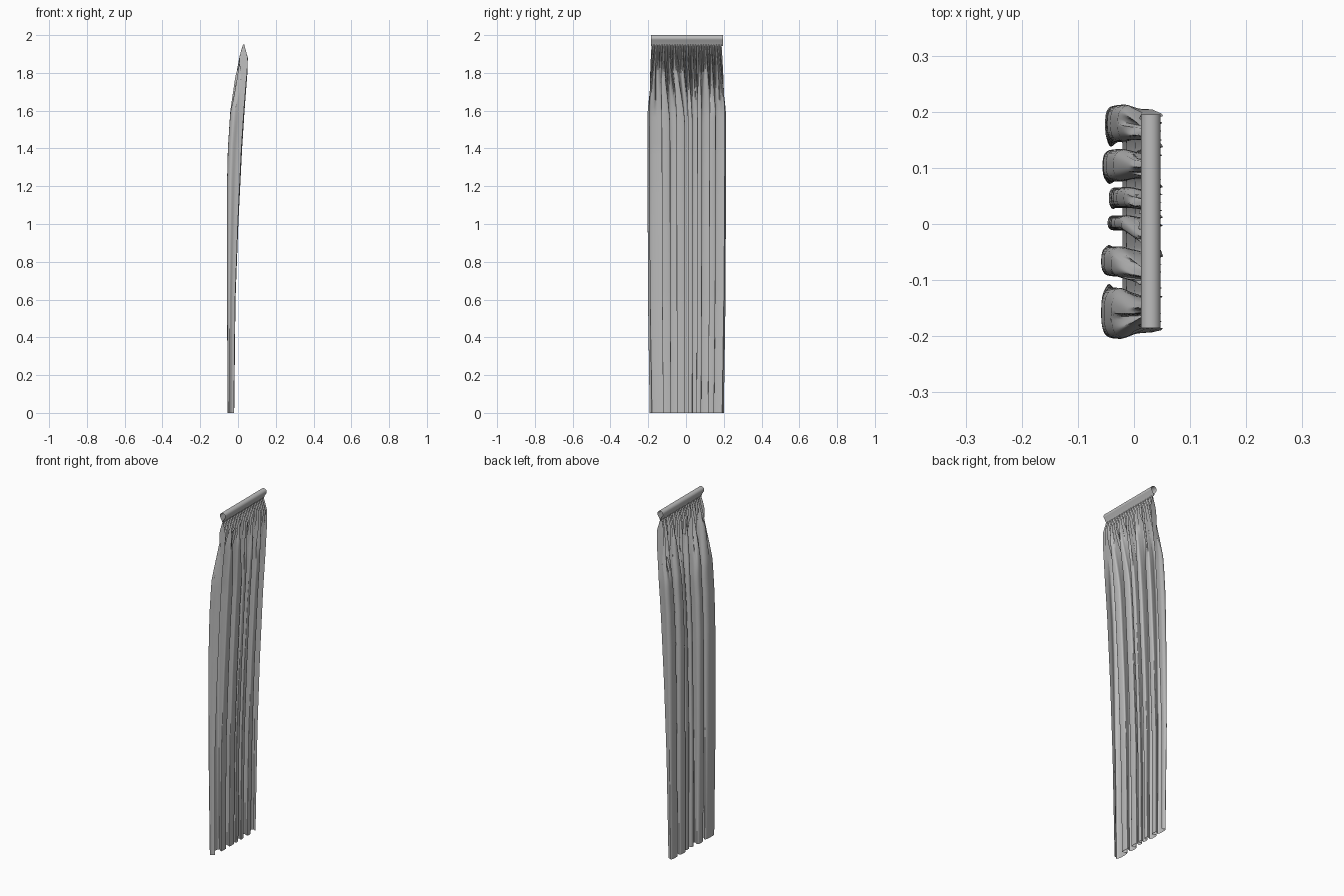
import bpy
import math
import random
from mathutils import Vector

random.seed(4)
if "Cube" in bpy.data.objects:
    bpy.data.objects.remove(bpy.data.objects["Cube"], do_unlink=True)

fabric = bpy.data.materials.new("grey fabric")
fabric.use_nodes = True
GREY = (0.5, 0.5, 0.5, 1)
fabric.diffuse_color = GREY
fabric.node_tree.nodes["Principled BSDF"].inputs["Base Color"].default_value = GREY


def smoothstep(a, b, v):
    t = min(max((v - a) / (b - a), 0), 1)
    return t * t * (3 - 2 * t)


def spline(points, t):
    """Catmull-Rom curve through points, t from 0 to 1."""
    f = t * (len(points) - 1)
    i = min(int(f), len(points) - 2)
    f -= i
    p0, p1, p2, p3 = (points[min(max(i + k, 0), len(points) - 1)] for k in (-1, 0, 1, 2))
    return p1 + 0.5 * f * (p2 - p0 + f * (2 * p0 - 5 * p1 + 4 * p2 - p3
                                          + f * (3 * (p1 - p2) + p3 - p0)))


def lookup(table, z):
    """Eased value from a table of (z, value) pairs."""
    for (z0, a), (z1, b) in zip(table, table[1:]):
        if z <= z1:
            return a + (b - a) * (z - z0) / (z1 - z0)
    return table[-1][1]


def sheet(name, rows):
    """Smooth open surface through equally long rows of points."""
    n = len(rows[0])
    faces = [(r * n + c, r * n + c + 1, (r + 1) * n + c + 1, (r + 1) * n + c)
             for r in range(len(rows) - 1) for c in range(n - 1)]
    mesh = bpy.data.meshes.new(name)
    mesh.from_pydata([p for row in rows for p in row], [], faces)
    mesh.materials.append(fabric)
    obj = bpy.data.objects.new(name, mesh)
    bpy.context.collection.objects.link(obj)
    bpy.ops.object.select_all(action="DESELECT")
    obj.select_set(True)
    bpy.context.view_layer.objects.active = obj
    bpy.ops.object.shade_smooth_by_angle(angle=math.radians(60))
    return obj


# Rounded folds: centre y, half width, depth
folds = [(0.175, 0.032, 0.85), (0.102, 0.028, 0.95), (0.046, 0.018, 0.7),
         (0.002, 0.013, 0.75), (-0.065, 0.026, 1.0), (-0.155, 0.044, 1.0)]
bulb = [(0.72, 0.05), (0.8, 0.4), (1, 0.75), (0.55, 0.98),
        (-0.55, 0.98), (-1, 0.75), (-0.8, 0.4), (-0.72, 0.05)]
profile = [Vector((c + h * s, d * w)) for c, h, d in folds for s, w in bulb]

# Side outline and half width of the cloth by height
near_side = [(0, -0.054), (0.6, -0.058), (1.2, -0.058), (1.4, -0.053), (1.6, -0.04),
             (1.75, -0.018), (1.87, 0.0), (1.95, 0.027)]
far_side = [(0, -0.02), (0.6, -0.013), (1, 0.002), (1.4, 0.022), (1.6, 0.035),
            (1.8, 0.05), (1.88, 0.052), (1.95, 0.033)]
half_width = [(0, 0.198), (0.6, 0.207), (1.6, 0.211), (1.8, 0.2), (1.95, 0.19)]

COLUMNS, ROWS, PLEATS = 360, 64, 27
pleat_start = [random.uniform(1.55, 1.82) for _ in range(PLEATS + 1)]
pleat_depth = [random.uniform(0.7, 1.0) for _ in range(PLEATS + 1)]

# Hanging cloth: broad folds below, fine gathers under the rod pocket
cloth = []
for r in range(ROWS + 1):
    z = 1.95 * (1 - (1 - r / ROWS) ** 1.4)
    near, far = lookup(near_side, z), lookup(far_side, z)
    width = lookup(half_width, z) / 0.205
    gather = smoothstep(1.5, 1.95, z)
    row = []
    for c in range(COLUMNS + 1):
        u = c / COLUMNS
        y, w = spline(profile, u)
        phase = u * PLEATS
        k = int(phase)
        wave = (0.5 - 0.5 * math.cos(math.tau * phase)) * pleat_depth[k]
        fine = smoothstep(pleat_start[k], 1.93, z)
        w += (wave - w) * fine
        y += (0.2 - 0.4 * u - y) * gather
        row.append((far + (near - far) * w, y * width + 0.003 * gather, z))
    cloth.append(row)
sheet("curtain_cloth", cloth)

# Rod pocket: an open teardrop sleeve
outline = [(0.030, 1.943), (0.034, 1.956)]
for i in range(25):
    a = math.radians(-25 + 230 * i / 24)
    outline.append((0.030 + 0.0175 * math.cos(a), 1.9825 + 0.0175 * math.sin(a)))
outline += [(0.026, 1.956), (0.030, 1.943)]
sheet("rod_pocket", [[(x, y, z) for x, z in outline] for y in (0.195, 0.005, -0.185)])
